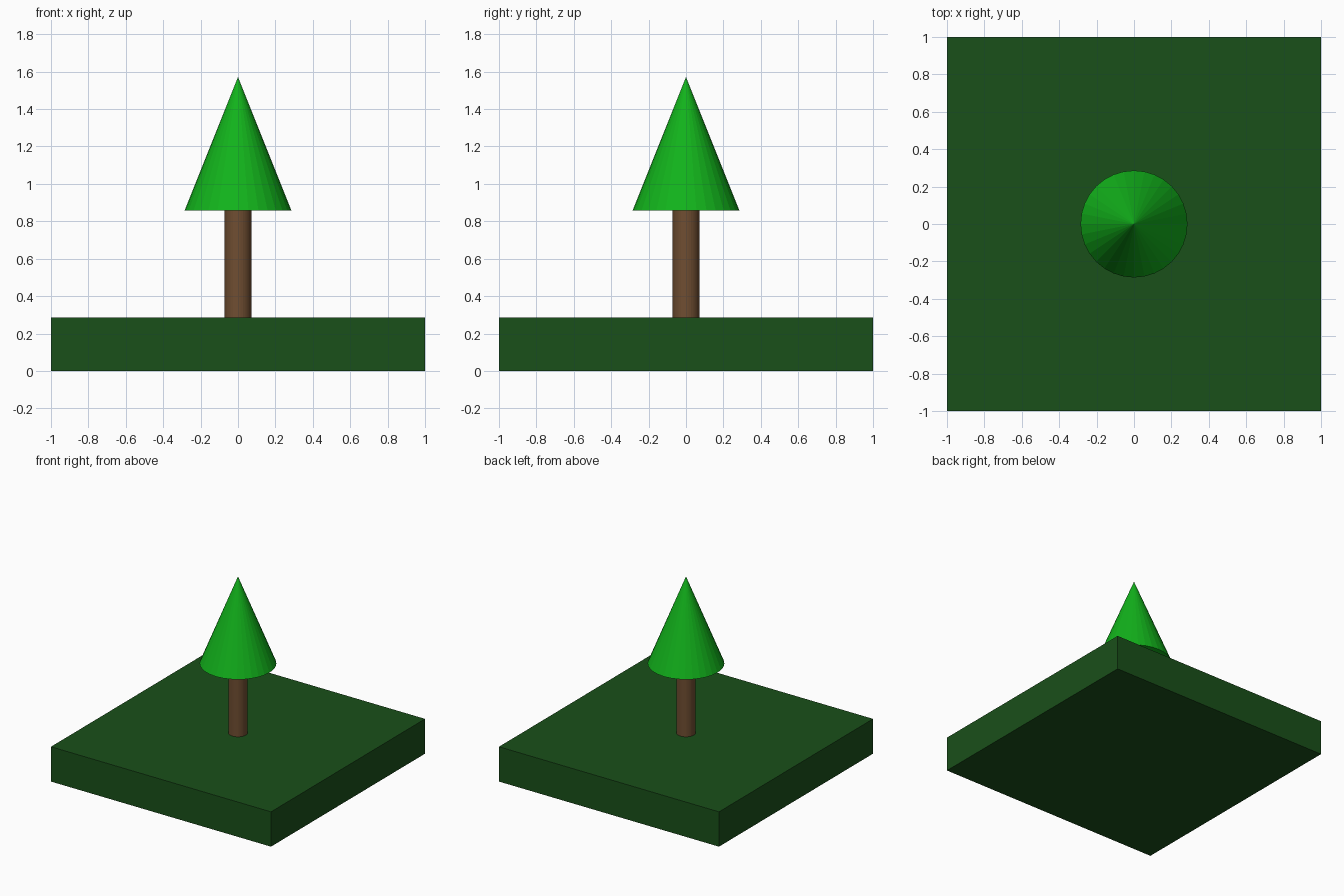
import bpy

if "Cube" in bpy.data.objects:
    bpy.data.objects.remove(bpy.data.objects["Cube"])


def finish(name, color):
    obj = bpy.context.object
    obj.name = name
    mat = bpy.data.materials.new(name + "_material")
    mat.diffuse_color = (*color, 1)
    mat.use_nodes = True
    mat.node_tree.nodes["Principled BSDF"].inputs["Base Color"].default_value = mat.diffuse_color
    obj.data.materials.append(mat)
    return obj


GROUND_TOP = 0.286
TRUNK_TOP = 0.857
TREE_TOP = 1.571

# Square grass slab
bpy.ops.mesh.primitive_cube_add(size=1, location=(0, 0, GROUND_TOP / 2))
slab = finish("grass_base", (0.01, 0.08, 0.01))
slab.scale = (2, 2, GROUND_TOP)

# Trunk
bpy.ops.mesh.primitive_cylinder_add(
    vertices=32, radius=0.0714, depth=TRUNK_TOP - GROUND_TOP,
    location=(0, 0, (GROUND_TOP + TRUNK_TOP) / 2))
finish("trunk", (0.16, 0.075, 0.031))

# Flat-faceted cone of foliage
bpy.ops.mesh.primitive_cone_add(
    vertices=32, radius1=0.286, radius2=0, depth=TREE_TOP - TRUNK_TOP,
    location=(0, 0, (TRUNK_TOP + TREE_TOP) / 2))
finish("foliage", (0.006, 0.45, 0.011))
